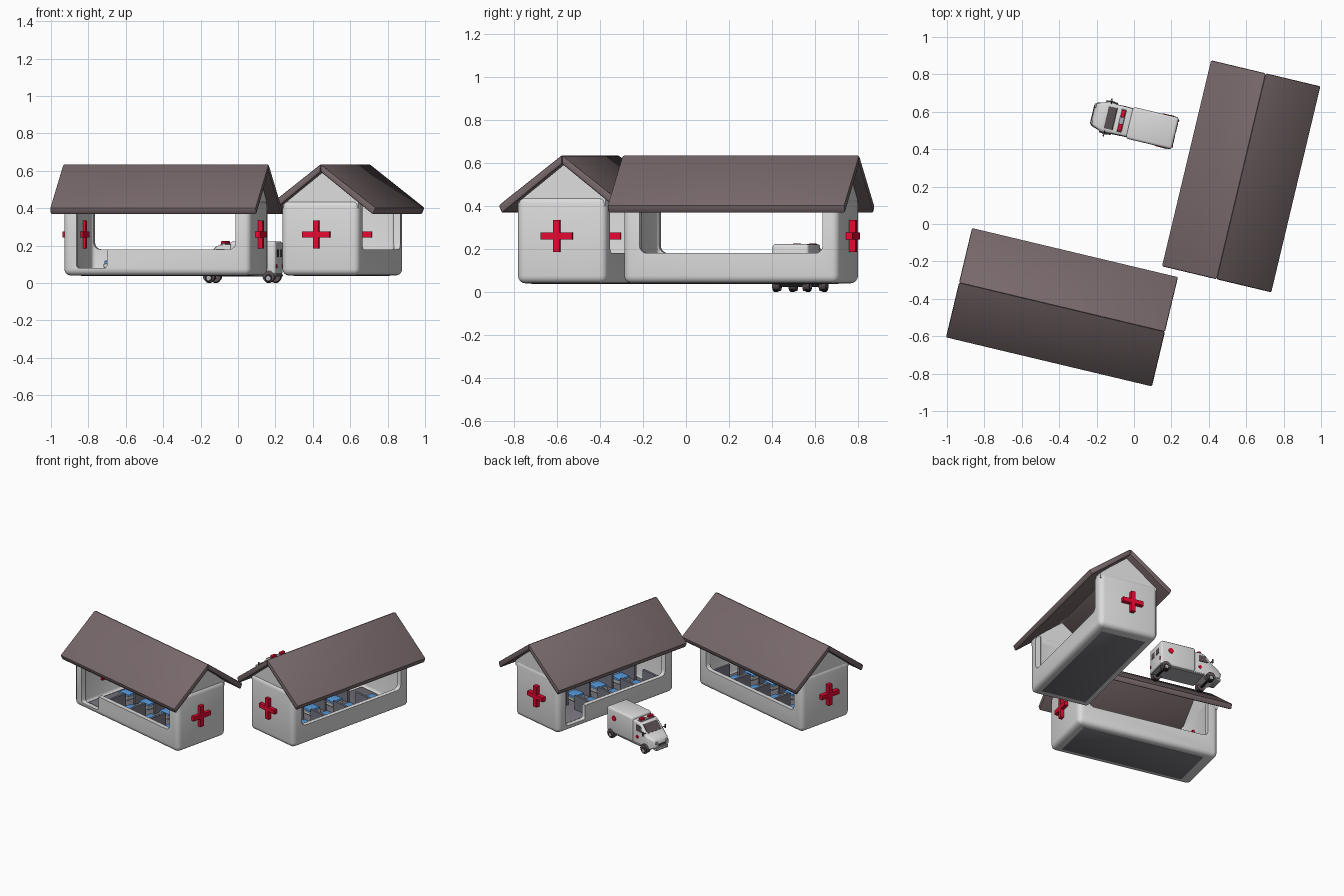
import bpy, bmesh, math
from mathutils import Matrix, Vector

if "Cube" in bpy.data.objects:
    bpy.data.objects.remove(bpy.data.objects["Cube"])


def material(name, r, g, b):
    m = bpy.data.materials.new(name)
    lin = [c / 12.92 if c <= 0.04045 else ((c + 0.055) / 1.055) ** 2.4 for c in (r, g, b)]
    m.diffuse_color = (*lin, 1)
    m.use_nodes = True
    m.node_tree.nodes["Principled BSDF"].inputs["Base Color"].default_value = m.diffuse_color
    return m


WHITE = material("wall_white", 0.86, 0.86, 0.86)
ROOF = material("roof_brown", 0.47, 0.41, 0.42)
RED = material("cross_red", 0.90, 0.03, 0.19)
FLOOR = material("floor_dark", 0.47, 0.46, 0.49)
PANEL = material("partition_grey", 0.47, 0.47, 0.52)
BLUE = material("bed_blue", 0.34, 0.60, 0.86)
BLACK = material("tyre_black", 0.10, 0.10, 0.11)
GLASS = material("glass_dark", 0.36, 0.32, 0.33)
METAL = material("trim_grey", 0.68, 0.68, 0.70)


def finish(bm, name, mat, M, bevel=0.0, seg=3, edges=None):
    bmesh.ops.recalc_face_normals(bm, faces=bm.faces)
    if bevel:
        bmesh.ops.bevel(bm, geom=edges or list(bm.edges), offset=bevel, segments=seg,
                        profile=0.5, affect='EDGES', clamp_overlap=True)
    me = bpy.data.meshes.new(name)
    bm.to_mesh(me)
    bm.free()
    me.materials.append(mat)
    ob = bpy.data.objects.new(name, me)
    bpy.context.collection.objects.link(ob)
    ob.matrix_world = M
    smooth(ob)
    return ob


def smooth(ob):
    bpy.ops.object.select_all(action='DESELECT')
    ob.select_set(True)
    bpy.context.view_layer.objects.active = ob
    bpy.ops.object.shade_smooth_by_angle(angle=math.radians(35))


def box(name, mat, M, x, y, z, bevel=0.0, seg=3):
    """Box from (min, max) ranges."""
    bm = bmesh.new()
    bmesh.ops.create_cube(bm, size=1)
    for v in bm.verts:
        v.co = [r[0] + (c + 0.5) * (r[1] - r[0]) for c, r in zip(v.co, (x, y, z))]
    return finish(bm, name, mat, M, bevel, seg)


def prism(name, mat, M, pts, lo, hi, axis, bevel=0.0, seg=3, nose=None):
    """Extrude a profile: axis 'x' takes (y, z) points, axis 'y' takes (x, z) points."""
    bm = bmesh.new()
    put = (lambda p, d: (d, p[0], p[1])) if axis == 'x' else (lambda p, d: (p[0], d, p[1]))
    a = [bm.verts.new(put(p, lo)) for p in pts]
    b = [bm.verts.new(put(p, hi)) for p in pts]
    n = len(pts)
    bm.faces.new(a)
    bm.faces.new(b)
    for i in range(n):
        bm.faces.new((a[i], a[(i + 1) % n], b[(i + 1) % n], b[i]))
    if nose:  # narrow the vertices in front of x = nose
        for v in bm.verts:
            if v.co.x < nose:
                v.co.y *= 0.78
    return finish(bm, name, mat, M, bevel, seg)


def disc(name, mat, M, centre, radius, depth, axis='Y', bevel=0.0, seg=24):
    bm = bmesh.new()
    rot = Matrix.Rotation(math.pi / 2, 4, 'X' if axis == 'Y' else 'Y')
    bmesh.ops.create_cone(bm, cap_ends=True, segments=seg, radius1=radius, radius2=radius,
                          depth=depth, matrix=Matrix.Translation(centre) @ rot)
    rim = [e for e in bm.edges if any(len(f.verts) > 4 for f in e.link_faces)]
    return finish(bm, name, mat, M, bevel, 2, rim)


def cross(name, M, x, cy, cz, half, arm):
    """Plus sign extruded along x."""
    h, a = half, arm
    pts = [(-a, -h), (a, -h), (a, -a), (h, -a), (h, a), (a, a),
           (a, h), (-a, h), (-a, a), (-h, a), (-h, -a), (-a, -a)]
    prism(name, RED, M, [(cy + p, cz + q) for p, q in pts], x[0], x[1], 'x')


def cut(ob, cutter):
    mod = ob.modifiers.new("cut", 'BOOLEAN')
    mod.operation, mod.solver, mod.object = 'DIFFERENCE', 'EXACT', cutter
    bpy.context.view_layer.objects.active = ob
    bpy.ops.object.modifier_apply(modifier=mod.name)
    bpy.data.objects.remove(cutter)


def ward(tag, roof_m):
    I = Matrix.Identity(4)
    M = roof_m @ Matrix.Translation((0, -.015, 0))   # walls sit slightly off the roof's centre
    # shell: rounded tub with open long sides and a doorway in one of them
    shell = box(tag + "_shell", WHITE, I, (-.512, .517), (-.214, .214), (.04, .445), .035, 4)
    cut(shell, box("cavity", WHITE, I, (-.445, .445), (-.182, .182), (.065, .6), .02))
    cut(shell, box("side_opening", WHITE, I, (-.437, .437), (-.4, .4), (.18, .7), .035, 4))
    cut(shell, box("doorway", WHITE, I, (-.437, -.27), (-.4, -.15), (.08, .3), .015, 3))
    smooth(shell)
    shell.matrix_world = M
    box(tag + "_floor", FLOOR, M, (-.43, .455), (-.165, .165), (.037, .072), .008, 2)
    # gable ends, with crosses outside and one inside
    for s in (-1, 1):
        lo, hi = sorted((s * .445, s * .507))
        prism(tag + "_gable", WHITE, M, [(-.205, .40), (.21, .40), (.21, .435), (.015, .60), (-.205, .435)],
              lo, hi, 'x')
        lo, hi = sorted((s * (.43 if s < 0 else .5), s * .542))
        cross(tag + "_cross", M, (lo, hi), -.018, .26, .075, .0155)
    # roof: two sloped slabs
    for s in (-1, 1):
        prism(tag + "_roof_slope", ROOF, roof_m,
              [(0, .636), (s * .303, .402), (s * .287, .366), (0, .594)], -.566, .566, 'x', .008, 2)
    # bays: partitions and beds down both sides, leaving the doorway clear
    for s in (-1, 1):
        for i in range(5):
            x = -.40 + i * .2
            if i == 0:
                continue
            box(tag + "_partition", PANEL, M, (x - .008, x + .008), sorted((s * .04, s * .183)), (.07, .175))
        for i in range(4):
            x = -.30 + i * .2
            if s < 0 and i == 0:
                continue
            box(tag + "_bed_frame", WHITE, M, (x - .048, x + .048), sorted((s * .03, s * .176)), (.08, .105), .004, 1)
            box(tag + "_mattress", BLUE, M, (x - .045, x + .045), sorted((s * .035, s * .12)), (.10, .12), .006, 2)
            box(tag + "_pillow", WHITE, M, (x - .04, x + .04), sorted((s * .123, s * .17)), (.10, .123), .008, 2)


def ambulance(M):
    # rear box and cab
    box("van_box", WHITE, M, (-.03, .222), (-.087, .087), (.045, .222), .014, 3)
    prism("van_cab", WHITE, M,
          [(.0, .04), (-.19, .04), (-.232, .06), (-.23, .09), (-.215, .115), (-.165, .132),
           (-.105, .198), (-.08, .205), (.0, .205)], -.078, .078, 'y', .012, 3, nose=-.2)
    box("van_skirt", METAL, M, (-.1, .223), (-.08, .08), (.035, .05), .004, 1)
    box("front_bumper", METAL, M, (-.235, -.2), (-.055, .055), (.037, .06), .008, 2)
    box("grille", GLASS, M, (-.234, -.22), (-.03, .03), (.07, .083))
    # windscreen on the cab slope
    prism("windscreen", GLASS, M, [(-.157, .144), (-.153, .140), (-.108, .191), (-.112, .195)],
          -.06, .06, 'y')
    for s in (-1, 1):
        side = lambda a, b: sorted((s * a, s * b))
        lo, hi = side(.074, .080)
        prism("side_window", GLASS, M, [(-.145, .138), (-.06, .138), (-.06, .182), (-.105, .182)], lo, hi, 'y')
        # mirrors, headlights, tail lights
        box("mirror_arm", BLACK, M, (-.15, -.146), side(.07, .1), (.144, .148))
        box("mirror", GLASS, M, (-.154, -.146), side(.094, .104), (.132, .163), .003, 2)
        disc("headlight", METAL, M, (-.223, s * .045, .09), .012, .02, 'X', .003)
        box("tail_light", RED, M, (.218, .226), side(.064, .076), (.08, .1))
        box("rear_window", GLASS, M, (.218, .224), side(.012, .055), (.14, .18))
        # red roof beacons and side emblems
        box("beacon", RED, M, (-.085, -.063), side(.018, .058), (.205, .224), .004, 2)
        disc("side_emblem", RED, M, (.15, s * .086, .155), .019, .008)
        disc("door_emblem", RED, M, (-.07, s * .077, .095), .011, .008)
        # wheels
        for x in (-.145, .183):
            disc("wheel_arch", GLASS, M, (x, s * .072, .036), .032, .033)
            disc("wheel", BLACK, M, (x, s * .076, .026), .026, .026, 'Y', .006)
            disc("hubcap", METAL, M, (x, s * .088, .026), .013, .006, seg=16)
    box("beacon_base", METAL, M, (-.088, -.06), (-.062, .062), (.2, .21), .003, 1)
    for x in (-.145, .183):
        box("axle", BLACK, M, (x - .006, x + .006), (-.07, .07), (.022, .034))


def place(x, y, deg):
    return Matrix.Translation((x, y, 0)) @ Matrix.Rotation(math.radians(deg), 4, 'Z')


ward("left_ward", place(-.385, -.445, -13.4))
ward("right_ward", place(.573, .255, -103.4))
ambulance(place(.005, .535, -13.4))
